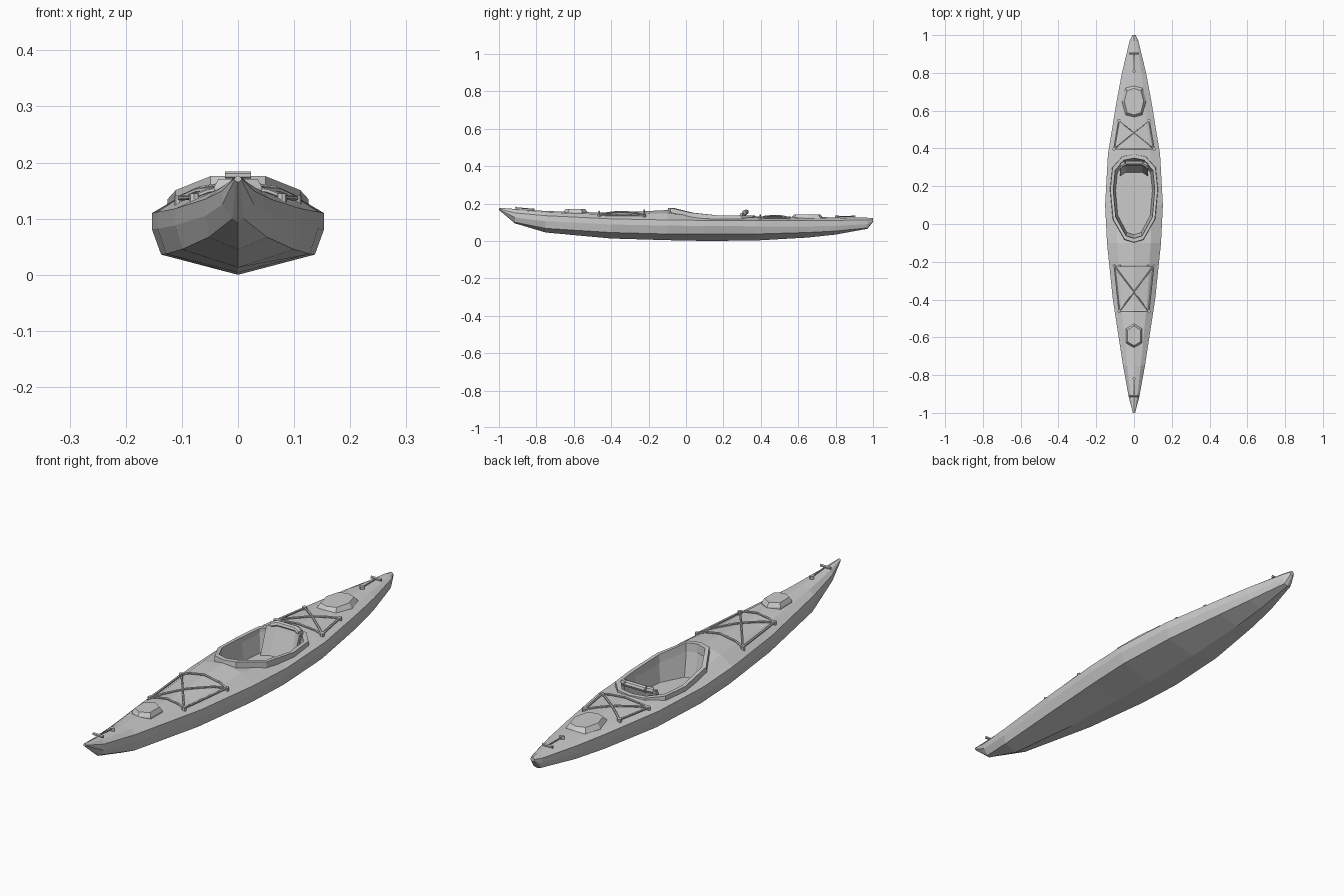
import bpy
import bmesh
from math import pi
from mathutils import Vector

cube = bpy.data.objects.get("Cube")
if cube:
    bpy.data.objects.remove(cube)

grey = bpy.data.materials.new("light grey")
grey.use_nodes = True
COLOUR = (0.6, 0.6, 0.6, 1)
grey.diffuse_color = COLOUR
grey.node_tree.nodes["Principled BSDF"].inputs["Base Color"].default_value = COLOUR


def finish(name, bm):
    bmesh.ops.recalc_face_normals(bm, faces=bm.faces)
    mesh = bpy.data.meshes.new(name)
    bm.to_mesh(mesh)
    bm.free()
    mesh.materials.append(grey)
    ob = bpy.data.objects.new(name, mesh)
    bpy.context.collection.objects.link(ob)
    return ob


def loft(name, rings, cap=True, closed=False):
    """Skin a list of equal rings of points."""
    bm = bmesh.new()
    vs = [[bm.verts.new(p) for p in ring] for ring in rings]
    pairs = list(zip(vs, vs[1:])) + ([(vs[-1], vs[0])] if closed else [])
    for a, b in pairs:
        for i in range(len(a)):
            j = (i + 1) % len(a)
            bm.faces.new((a[i], a[j], b[j], b[i]))
    if cap and not closed:
        bm.faces.new(vs[0])
        bm.faces.new(vs[-1])
    return finish(name, bm)


def rod(name, points, radius, sides=6):
    """Straight-sided tubes joined end to end."""
    bm = bmesh.new()
    for a, b in zip(points, points[1:]):
        a, b = Vector(a), Vector(b)
        d = b - a
        m = d.to_track_quat('Z', 'Y').to_matrix().to_4x4()
        m.translation = (a + b) / 2
        bmesh.ops.create_cone(bm, cap_ends=True, segments=sides, radius1=radius,
                              radius2=radius, depth=d.length, matrix=m)
    return finish(name, bm)


def mirrored(half):
    """Close a half outline that starts and ends on the centre line."""
    return half + [(-x, *rest) for x, *rest in half[-2:0:-1]]


# Hull stations: y, half width, sheer z, lower side z, chine half width, chine z, keel z, ridge z
STATIONS = [
    (-1.0, .006, .172, .169, .004, .167, .165, .177),
    (-.915, .028, .150, .125, .010, .100, .094, .171),
    (-.75, .058, .135, .105, .052, .067, .045, .160),
    (-.4, .112, .118, .088, .100, .045, .013, .150),
    (-.1, .143, .112, .082, .128, .037, .004, .165),
    (.1, .153, .110, .080, .137, .036, 0, .135),
    (.37, .138, .109, .078, .124, .037, .002, .132),
    (.65, .092, .109, .078, .084, .045, .018, .128),
    (.8, .064, .110, .080, .057, .053, .034, .126),
    (.97, .023, .112, .090, .017, .070, .065, .124),
    (1.0, .009, .114, .108, .007, .105, .102, .122),
]
MID_X, MID_Z = .62, .68


def deck_z(x, y):
    """Height of the deck surface at a point."""
    for a, b in zip(STATIONS, STATIONS[1:]):
        if a[0] <= y <= b[0]:
            t = (y - a[0]) / (b[0] - a[0])
            w, s, r = (a[k] + t * (b[k] - a[k]) for k in (1, 2, 7))
            u = min(abs(x) / w, 1)
            if u < MID_X:
                f = 1 - (1 - MID_Z) * u / MID_X
            else:
                f = MID_Z * (1 - u) / (1 - MID_X)
            return s + (r - s) * f


rings = []
for y, w, s, low, cw, cz, k, r in STATIONS:
    half = [(0, y, k), (cw, y, cz), (w, y, low), (w, y, s),
            (w * MID_X, y, s + (r - s) * MID_Z), (0, y, r)]
    rings.append(mirrored(half))
hull = loft("hull", rings)

# Cockpit well cut into the hull
OUTLINE = mirrored([(0, -.1), (.05, -.085), (.113, .025), (.128, .185),
                    (.116, .3), (.063, .36), (0, .372)])


def outline(sx, sy, z):
    return [(x * sx, .14 + (y - .14) * sy, z(y)) for x, y in OUTLINE]


well = loft("well_cutter", [outline(.76, .82, lambda y: .042),
                            outline(.88, .91, lambda y: .14),
                            outline(.88, .91, lambda y: .3)])
cut = hull.modifiers.new("well", 'BOOLEAN')
cut.object = well
cut.operation = 'DIFFERENCE'
cut.solver = 'EXACT'
bpy.context.view_layer.objects.active = hull
bpy.ops.object.modifier_apply(modifier=cut.name)
bpy.data.objects.remove(well)


# Raised cockpit rim, sweeping up at the front
def rim_z(y):
    return .135 + .042 * max(0, min(1, (.13 - y) / .22)) ** 1.3


loft("cockpit_rim", [outline(1, 1, lambda y: rim_z(y) - .03),
                     outline(.98, .985, rim_z),
                     outline(.86, .9, rim_z),
                     outline(.84, .89, lambda y: rim_z(y) - .035)], closed=True)

# Seat back with a padded roll along its top
back = []
for x, dy in ((-.075, -.02), (-.045, 0), (.045, 0), (.075, -.02)):
    back.append([(x, .272 + dy, .04), (x, .312 + dy, .15),
                 (x, .325 + dy, .15), (x, .295 + dy, .04)])
loft("seat_back", back)
rod("seat_back_roll", [(-.068, .31, .15), (-.045, .323, .155),
                       (.045, .323, .155), (.068, .31, .15)], .013, 8)


# Hatch covers
def hatch(name, half, cy, base, top, shrink):
    pts = mirrored(half)
    ring = lambda f, z: [(x * f, cy + (y - cy) * f, z) for x, y in pts]
    loft(name, [ring(1, base - .03), ring(1, base), ring(shrink, top)])


hatch("front_hatch", [(0, -.655), (.043, -.63), (.043, -.555), (0, -.528)],
      -.592, .155, .171, .82)
hatch("rear_hatch", [(0, .56), (.045, .575), (.064, .65), (.045, .72), (0, .735)],
      .648, .122, .141, .8)


# Deck bungees laid over the deck, held by buttons
def bungee(name, a, b):
    pts = []
    for i in range(7):
        t = i / 6
        x, y = a[0] + (b[0] - a[0]) * t, a[1] + (b[1] - a[1]) * t
        pts.append((x, y, deck_z(x, y) + .006))
    rod(name, pts, .0045)


def bungee_net(name, near, far, far_bar):
    (nx, ny), (fx, fy) = near, far
    bungee(name + "_near_bar", (-nx, ny), (nx, ny))
    if far_bar:
        bungee(name + "_far_bar", (-fx, fy), (fx, fy))
    for label, s in (("left", 1), ("right", -1)):
        bungee(f"{name}_{label}_side", (s * nx, ny), (s * fx, fy))
        bungee(f"{name}_{label}_cross", (s * nx, ny), (-s * fx, fy))
        for end, (x, y) in (("near", near), ("far", far)):
            z = deck_z(x, y)
            rod(f"{name}_{label}_{end}_button",
                [(s * x, y, z - .008), (s * x, y, z + .011)], .009, 8)


bungee_net("front_bungee", (.104, -.222), (.078, -.463), True)
bungee_net("rear_bungee", (.106, .397), (.08, .548), False)


# Carrying toggles at both ends
def toggle(name, y_bar, y_eye):
    zb, ze = deck_z(0, y_bar) + .007, deck_z(0, y_eye) + .005
    rod(name + "_bar", [(-.023, y_bar, zb), (.023, y_bar, zb)], .006)
    rod(name + "_cord", [(0, y_bar, zb), (0, y_eye, ze)], .003)
    rod(name + "_eye", [(0, y_eye, ze - .012), (0, y_eye, ze + .005)], .011, 4)


toggle("bow_toggle", -.91, -.82)
toggle("stern_toggle", .902, .808)
